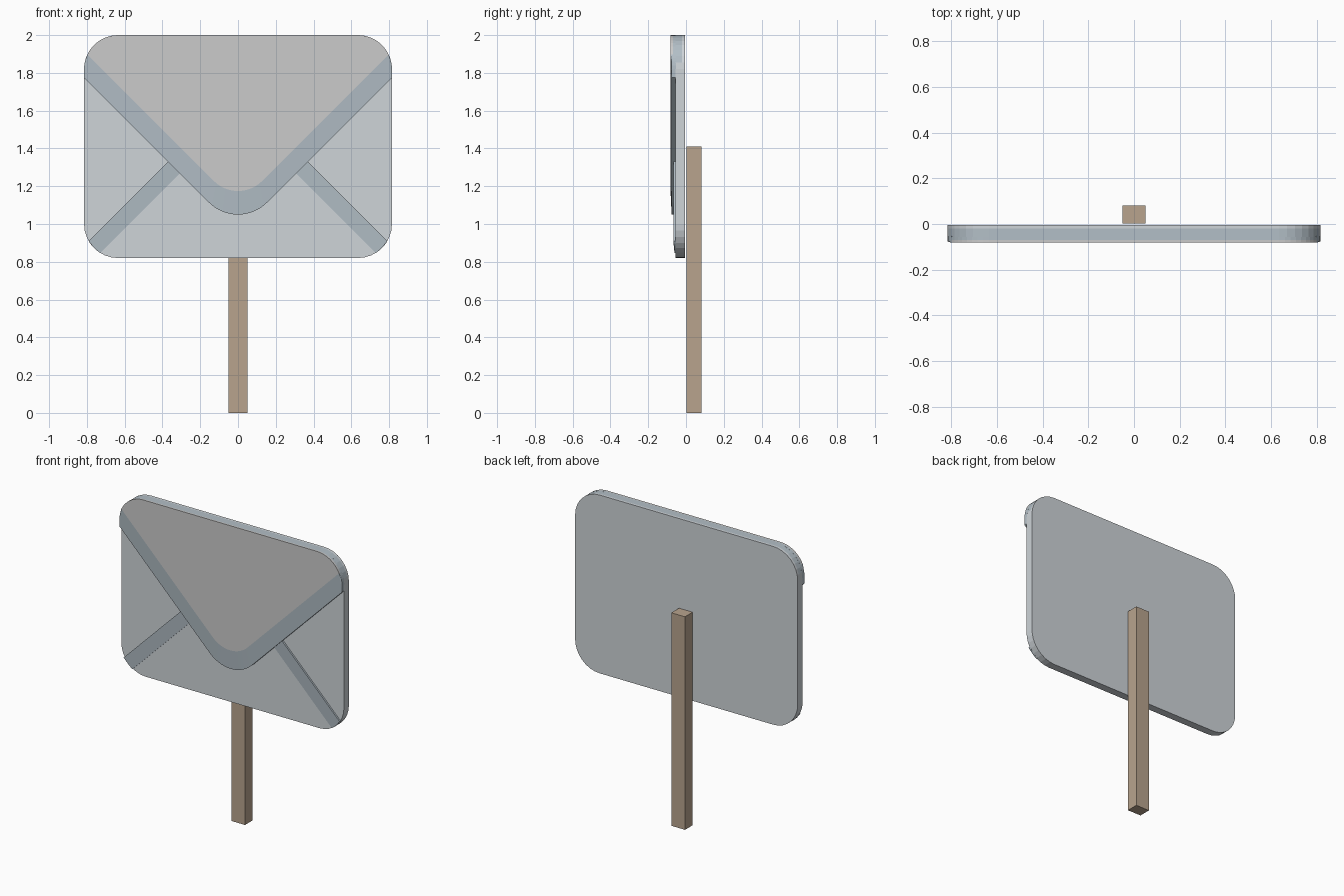
import bpy, bmesh
from math import sin, cos, radians

if "Cube" in bpy.data.objects:
    bpy.data.objects.remove(bpy.data.objects["Cube"])

def material(name, rgb):
    m = bpy.data.materials.new(name)
    m.diffuse_color = (*rgb, 1)
    m.use_nodes = True
    m.node_tree.nodes["Principled BSDF"].inputs["Base Color"].default_value = m.diffuse_color
    return m

PAPER = material("paper", (0.62, 0.66, 0.69))
FLAP = material("flap_paper", (0.72, 0.73, 0.75))
TRIM = material("trim", (0.45, 0.52, 0.57))
WOOD = material("wood", (0.48, 0.37, 0.27))

BACK, FACE, RAISED = -0.004, -0.056, -0.082
W, TOP, BOTTOM, R = 0.815, 2.0, 0.82, 0.18

def finish(name, bm, mats):
    bmesh.ops.remove_doubles(bm, verts=bm.verts, dist=1e-5)
    bmesh.ops.dissolve_degenerate(bm, dist=1e-5, edges=bm.edges)
    bmesh.ops.recalc_face_normals(bm, faces=bm.faces)
    me = bpy.data.meshes.new(name)
    bm.to_mesh(me)
    bm.free()
    for m in mats:
        me.materials.append(m)
    ob = bpy.data.objects.new(name, me)
    bpy.context.collection.objects.link(ob)
    return ob

def arc(cx, cz, r, a, b, n=8):
    angles = [radians(a + (b - a) * i / n) for i in range(n + 1)]
    return [(cx + r * cos(t), cz + r * sin(t)) for t in angles]

def layered_prism(name, pts, ys, mats, trim_layer=None):
    """Stack an x-z outline through several depths; one layer can be trimmed along the top."""
    bm = bmesh.new()
    rows = [[bm.verts.new((x, y, z)) for x, z in pts] for y in ys]
    for k in range(len(rows) - 1):
        for i in range(len(pts)):
            j = (i + 1) % len(pts)
            f = bm.faces.new((rows[k][i], rows[k][j], rows[k + 1][j], rows[k + 1][i]))
            if k == trim_layer and f.calc_center_median().z > 1.86:
                f.material_index = 1
    bm.faces.new(rows[0])
    bm.faces.new(rows[-1])
    return finish(name, bm, mats)

def ribbon(name, a, b, ya, yb):
    """Raised band between two matching x-z polylines, each with its own front depth."""
    bm = bmesh.new()
    back = FACE + 0.004
    rows = []
    for (ax, az), (bx, bz) in zip(a, b):
        yb_here = ya if (ax, az) == (bx, bz) else yb
        rows.append([bm.verts.new(p) for p in
                     ((ax, ya, az), (bx, yb_here, bz), (bx, back, bz), (ax, back, az))])
    for p, q in zip(rows, rows[1:]):
        for i in range(4):
            j = (i + 1) % 4
            bm.faces.new((p[i], p[j], q[j], q[i]))
    bm.faces.new(rows[0])
    bm.faces.new(rows[-1])
    return finish(name, bm, [TRIM])

def mirrored(pts):
    return [(-x, z) for x, z in reversed(pts)]

# envelope body: rounded rectangle
cx, ct, cb = W - R, TOP - R, BOTTOM + R
right = arc(cx, cb, R, -90, 0) + arc(cx, ct, R, 0, 90)
layered_prism("envelope_body", right + mirrored(right), [BACK, -0.02, FACE], [PAPER, TRIM], 1)

# flap: top corners plus a rounded V
inner = arc(0, 1.10 + 0.18 * 2 ** 0.5, 0.18, -90, -45)
outer = arc(0, 0.96 + 0.217 * 2 ** 0.5, 0.217, -90, -45)
corner = arc(cx, ct, R, 25.5, 90)
half = inner + corner
layered_prism("flap", half + mirrored(half)[:-1], [FACE, -0.07, RAISED], [FLAP, TRIM], 0)

# sloping border along the flap edge
tip = corner[0]
side = [(W, 0.96 + W)] + arc(cx, ct, R, 0, 25.5, 4)
side[-1] = tip
edge_in = inner + [tip] * len(side)
edge_out = outer + side
ribbon("flap_border", mirrored(edge_in)[:-1] + edge_in,
       mirrored(edge_out)[:-1] + edge_out, RAISED, -0.076)

# lower fold strips, ending on the bottom corners
end = arc(cx, cb, R, -58.2, -30.2, 5)
upper = [(0.35, 1.35)] + [end[-1]] * len(end)
lower = [(0.29, 1.287)] + end
ribbon("right_fold", upper, lower, -0.067, -0.061)
ribbon("left_fold", mirrored(upper), mirrored(lower), -0.067, -0.061)

# wooden post
post = [(-0.05, 0), (0.05, 0), (0.05, 1.41), (-0.05, 1.41)]
layered_prism("post", post, [0.002, 0.082], [WOOD])

for ob in bpy.context.collection.objects:
    ob.select_set(True)
bpy.context.view_layer.objects.active = ob
bpy.ops.object.shade_flat()
